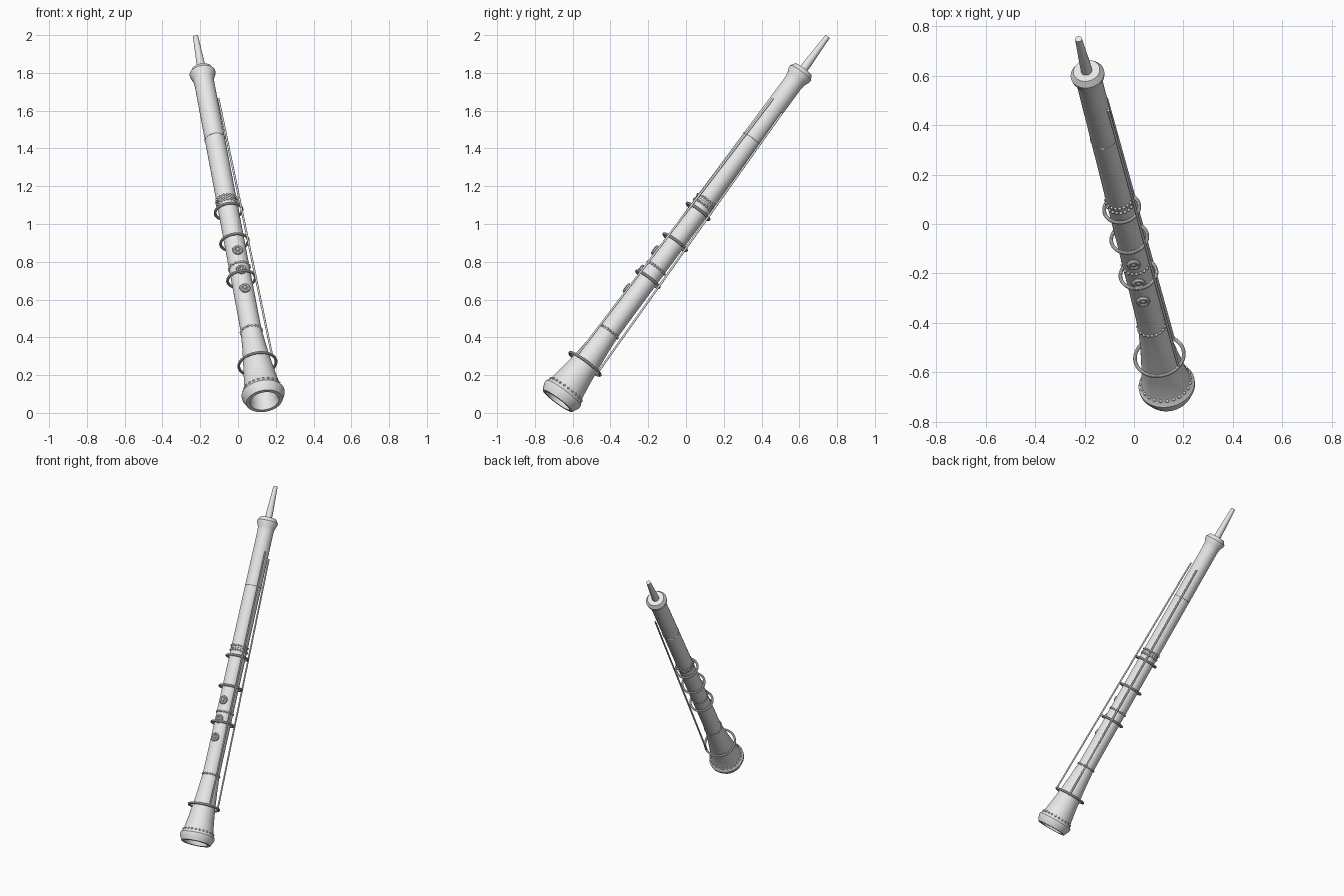
import bpy, bmesh, math
from mathutils import Matrix, Vector

if "Cube" in bpy.data.objects:
    bpy.data.objects.remove(bpy.data.objects["Cube"])

# Instrument frame: local z runs along the bore, local -y is the key side
base = Vector((0.14, -0.68, 0.063))
axis = Vector((-0.365, 1.43, 1.93)).normalized()
front = Vector((0.05, -0.79, 0.61))
front = (front - axis * front.dot(axis)).normalized()
back = -front
right = back.cross(axis)
FRAME = Matrix((right, back, axis)).transposed().to_4x4()
FRAME.translation = base

grey = bpy.data.materials.new("light_grey")
grey.diffuse_color = (0.8, 0.8, 0.8, 1)
grey.use_nodes = True
grey.node_tree.nodes["Principled BSDF"].inputs["Base Color"].default_value = grey.diffuse_color


def finish(name, bm):
    """Turn a bmesh into a smooth shaded object placed in the tilted frame."""
    bmesh.ops.recalc_face_normals(bm, faces=bm.faces[:])
    mesh = bpy.data.meshes.new(name)
    bm.to_mesh(mesh)
    bm.free()
    mesh.transform(FRAME)
    mesh.materials.append(grey)
    ob = bpy.data.objects.new(name, mesh)
    bpy.context.collection.objects.link(ob)
    bpy.ops.object.select_all(action='DESELECT')
    ob.select_set(True)
    bpy.context.view_layer.objects.active = ob
    bpy.ops.object.shade_smooth_by_angle(angle=math.radians(35))
    return ob


def lathe(bm, profile, n=48, closed=False, matrix=Matrix()):
    """Revolve (radius, height) points about z; open ends are capped."""
    rings = []
    for r, z in profile:
        rings.append([bm.verts.new(matrix @ Vector((r * math.cos(2 * math.pi * i / n),
                                                    r * math.sin(2 * math.pi * i / n), z)))
                      for i in range(n)])
    pairs = list(zip(rings, rings[1:]))
    if closed:
        pairs.append((rings[-1], rings[0]))
    for a, b in pairs:
        for i in range(n):
            j = (i + 1) % n
            bm.faces.new((a[i], a[j], b[j], b[i]))
    if not closed:
        bm.faces.new(rings[0][::-1])
        bm.faces.new(rings[-1])


def torus(bm, major, minor, matrix, n=48, k=10):
    pts = [(major + minor * math.cos(2 * math.pi * i / k),
            minor * math.sin(2 * math.pi * i / k)) for i in range(k)]
    lathe(bm, pts, n, True, matrix)


def at(z):
    return Matrix.Translation((0, 0, z))


# Body with flared, hollow bell and top collar
bm = bmesh.new()
lathe(bm, [(0.045, 0.35), (0.058, 0.15), (0.07, 0.03), (0.078, 0.0), (0.097, 0.0),
           (0.114, 0.036), (0.115, 0.052), (0.104, 0.068), (0.098, 0.085),
           (0.085, 0.17), (0.073, 0.27), (0.063, 0.37), (0.056, 0.46), (0.055, 0.55),
           (0.054, 1.3), (0.053, 2.12), (0.056, 2.145), (0.067, 2.17),
           (0.069, 2.185), (0.054, 2.21)])
finish("body", bm)

# Reed
bm = bmesh.new()
lathe(bm, [(0.023, 2.2), (0.022, 2.25), (0.014, 2.428)], 24)
finish("reed", bm)

# Guard hoops around the body
for i, (z, r) in enumerate([(0.247, 0.100), (0.812, 0.074), (1.058, 0.074), (1.264, 0.072)]):
    bm = bmesh.new()
    torus(bm, r, 0.0075, at(z))
    finish(f"hoop_{i + 1}", bm)

# Thin joint bands
for i, (z, r) in enumerate([(0.462, 0.055), (0.885, 0.054), (1.32, 0.054), (1.745, 0.053)]):
    bm = bmesh.new()
    torus(bm, r, 0.003, at(z), k=6)
    finish(f"joint_band_{i + 1}", bm)

# Rows of beads
for i, (z, r, count) in enumerate([(0.075, 0.101, 24), (0.462, 0.056, 20), (0.885, 0.055, 20),
                                   (1.305, 0.055, 20), (1.335, 0.055, 20)]):
    bm = bmesh.new()
    for k in range(count):
        t = 2 * math.pi * k / count
        bmesh.ops.create_uvsphere(bm, u_segments=8, v_segments=6, radius=0.007,
                                  matrix=Matrix.Translation((r * math.cos(t), r * math.sin(t), z)))
    finish(f"bead_row_{i + 1}", bm)

# Key rods running along the right side, front and back
for name, lo, hi in [("front_rod", (0.075, -0.065, 0.245), (0.052, -0.04, 1.98)),
                     ("back_rod", (0.062, 0.078, 0.245), (0.045, 0.045, 1.95))]:
    lo, hi = Vector(lo), Vector(hi)
    d = hi - lo
    bm = bmesh.new()
    m = Matrix.Translation(lo) @ d.to_track_quat('Z', 'Y').to_matrix().to_4x4()
    lathe(bm, [(0.0055, 0), (0.0055, d.length)], 12, False, m)
    finish(name, bm)

# Round finger keys: dished rings with a centre pad
for i, z in enumerate((0.706, 0.83, 0.959)):
    bm = bmesh.new()
    m = Matrix.Translation((0, -0.063, z)) @ Matrix.Rotation(math.pi / 2, 4, 'X')
    torus(bm, 0.021, 0.008, m, 24, 8)
    lathe(bm, [(0.02, -0.012), (0.02, 0.0), (0.009, 0.003), (0.006, 0.007)], 24, False, m)
    finish(f"finger_key_{i + 1}", bm)
